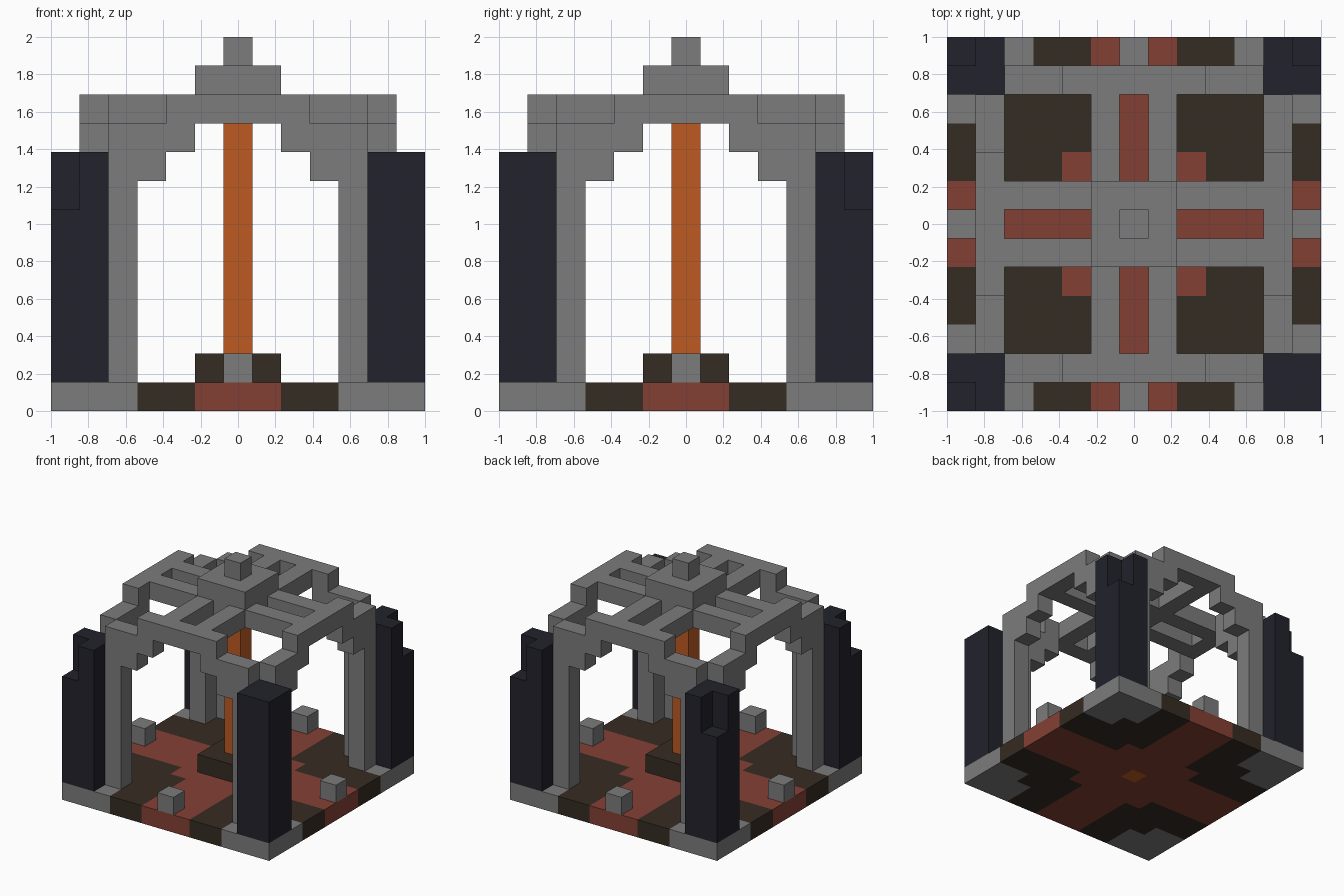
import bpy
import bmesh
import math
from itertools import product
from mathutils import Vector

cube = bpy.data.objects.get("Cube")
if cube:
    bpy.data.objects.remove(cube)

U = 2 / 13  # edge of one building block


def material(name, rgb):
    m = bpy.data.materials.new(name)
    m.use_nodes = True
    m.diffuse_color = (*rgb, 1)
    m.node_tree.nodes["Principled BSDF"].inputs["Base Color"].default_value = (*rgb, 1)
    return m


GREY = material("stone grey", (0.2, 0.2, 0.2))
BROWN = material("dark brown", (0.036, 0.025, 0.016))
RED = material("brick red", (0.227, 0.051, 0.034))
ORANGE = material("orange", (0.51, 0.102, 0.017))
NAVY = material("dark navy", (0.016, 0.016, 0.025))


def box(x, y, z):
    """Blocks in inclusive index ranges, each given as (first, last)."""
    return set(product(*(range(a, b + 1) for a, b in (x, y, z))))


def mirrored(cells):
    return {(sx * x, sy * y, z) for x, y, z in cells for sx in (1, -1) for sy in (1, -1)}


def swapped(cells):
    return {(y, x, z) for x, y, z in cells}


def build(name, cells, mats, rule=lambda x, y: 0):
    """Outer skin of a set of blocks, with flat areas merged."""
    bm = bmesh.new()
    verts = {}

    def corner(p):
        key = tuple(round(2 * c) for c in p)
        if key not in verts:
            verts[key] = bm.verts.new((p + Vector((0, 0, 0.5))) * U)
        return verts[key]

    for cell in cells:
        for axis in range(3):
            for side in (1, -1):
                n = Vector((0, 0, 0))
                n[axis] = side
                if tuple(int(a + b) for a, b in zip(cell, n)) in cells:
                    continue
                s = Vector((0, 0, 0))
                s[(axis + 1) % 3] = 1
                t = n.cross(s)
                mid = Vector(cell) + n / 2
                quad = [mid + (i * s + j * t) / 2
                        for i, j in ((-1, -1), (1, -1), (1, 1), (-1, 1))]
                face = bm.faces.new([corner(p) for p in quad])
                face.material_index = rule(cell[0], cell[1])
    bmesh.ops.dissolve_limit(bm, angle_limit=math.radians(1), verts=bm.verts[:],
                             edges=bm.edges[:], delimit={'MATERIAL'})
    mesh = bpy.data.meshes.new(name)
    bm.to_mesh(mesh)
    bm.free()
    for m in mats:
        mesh.materials.append(m)
    obj = bpy.data.objects.new(name, mesh)
    bpy.context.collection.objects.link(obj)
    return obj


# Floor: red cross, brown quarters, grey corners
def floor_colour(x, y):
    low, high = sorted((abs(x), abs(y)))
    if low >= 4 and high > 4:
        return 2
    if low >= 2 and high > 2:
        return 1
    return 0


build("floor", box((-6, 6), (-6, 6), (0, 0)) - {(0, 0, 0)}, [RED, BROWN, GREY], floor_colour)

# Central pole in its pedestal
build("pole", box((0, 0), (0, 0), (0, 9)), [ORANGE])
build("pedestal", box((-1, 1), (-1, 1), (1, 1)) - {(0, 0, 1)}, [BROWN])

# Small block in the middle of each side
for label, x, y in (("front", 0, -6), ("back", 0, 6), ("left", 6, 0), ("right", -6, 0)):
    build(label + "_block", {(x, y, 1)}, [GREY])

# Corner pillars; all but the front left have a lowered outer corner
for end, sy in (("front", -1), ("back", 1)):
    for side, sx in (("left", 1), ("right", -1)):
        cells = box((5, 6), (5, 6), (1, 8))
        if (sx, sy) != (1, -1):
            cells -= box((6, 6), (6, 6), (7, 8))
        build(f"{end}_{side}_pillar", {(sx * x, sy * y, z) for x, y, z in cells}, [NAVY])

# Four stepped arches with twin roof beams between them
arch = box((4, 4), (5, 5), (1, 9))
arch |= box((3, 3), (5, 5), (8, 9)) | box((2, 2), (5, 5), (9, 9))
arch |= box((0, 2), (5, 5), (10, 10))
beam = box((1, 1), (0, 4), (10, 10))
frame = mirrored(arch | beam)
frame |= swapped(frame)

# Roof centre and finial
frame |= box((-1, 1), (-1, 1), (10, 11)) | {(0, 0, 12)}
build("arched_canopy", frame, [GREY])
